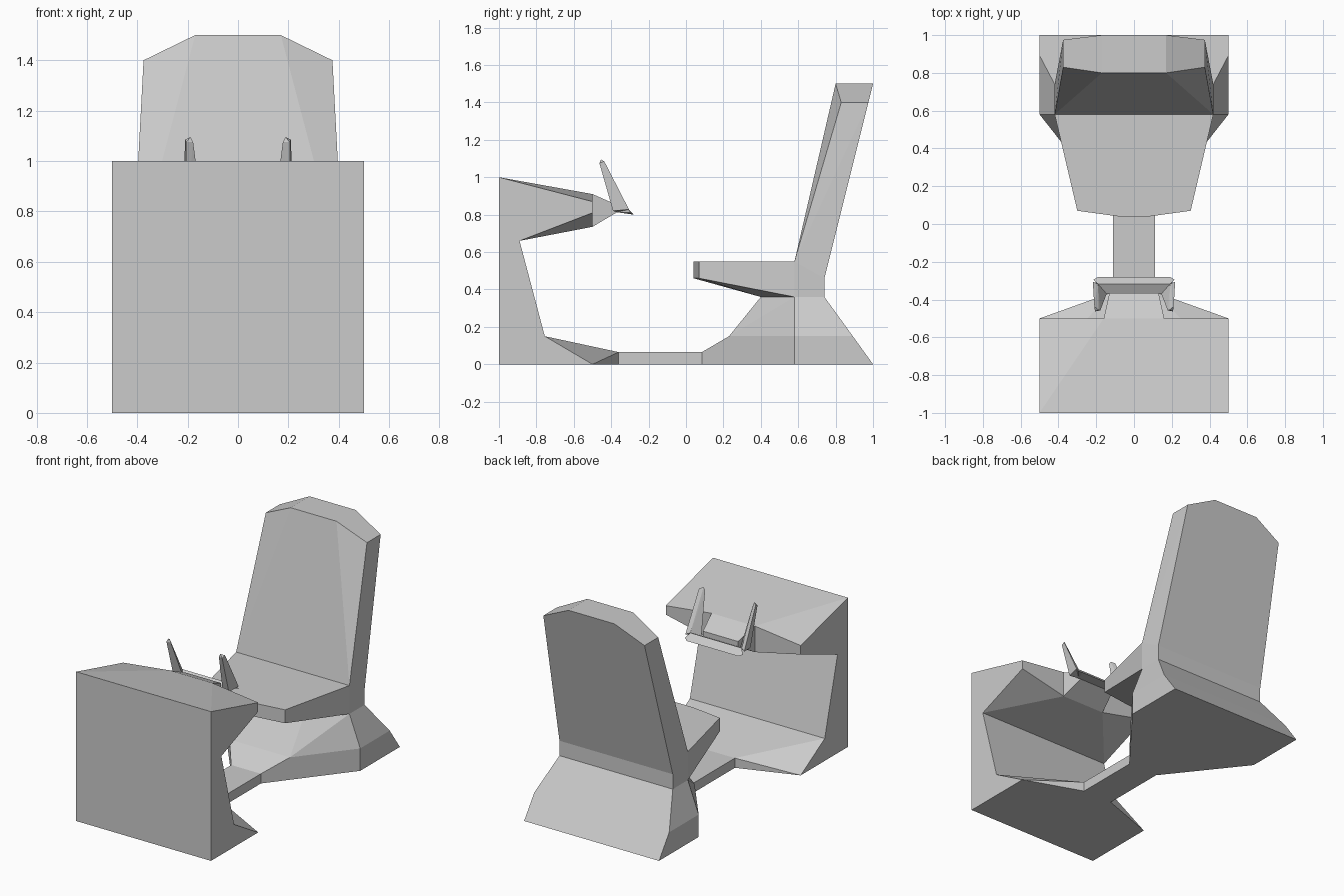
import bpy, bmesh, math

if "Cube" in bpy.data.objects:
    bpy.data.objects.remove(bpy.data.objects["Cube"])

grey = bpy.data.materials.new("light_grey")
grey.diffuse_color = (0.6, 0.6, 0.6, 1)
grey.use_nodes = True
grey.node_tree.nodes["Principled BSDF"].inputs["Base Color"].default_value = grey.diffuse_color


def both(pts):
    """Points of the right half plus their mirror images."""
    return pts + [(-x, y, z) for x, y, z in pts]


def add_hull(bm, pts):
    """Append one faceted convex block to the mesh."""
    part = bmesh.new()
    verts = [part.verts.new(p) for p in pts]
    res = bmesh.ops.convex_hull(part, input=verts)
    loose = {g for g in res["geom_interior"] + res["geom_unused"]
             if isinstance(g, bmesh.types.BMVert) and not g.link_faces}
    bmesh.ops.delete(part, geom=list(loose), context='VERTS')
    bmesh.ops.dissolve_limit(part, angle_limit=math.radians(1),
                             verts=part.verts[:], edges=part.edges[:])
    bmesh.ops.recalc_face_normals(part, faces=part.faces[:])
    tmp = bpy.data.meshes.new("tmp")
    part.to_mesh(tmp)
    part.free()
    bm.from_mesh(tmp)
    bpy.data.meshes.remove(tmp)


def build(name, blocks):
    """Join blocks into one object, dropping the faces where they touch."""
    bm = bmesh.new()
    for pts in blocks:
        add_hull(bm, pts)
    info = [(f, f.calc_center_bounds(), f.calc_area(), f.normal.copy()) for f in bm.faces]
    inner = set()
    for i, (f, c, a, n) in enumerate(info):
        for g, d, b, m in info[i + 1:]:
            if (c - d).length < 0.002 and abs(a - b) < 0.002 and n.dot(m) < -0.99:
                inner |= {f, g}
    bmesh.ops.delete(bm, geom=list(inner), context='FACES')
    bmesh.ops.remove_doubles(bm, verts=bm.verts[:], dist=0.0008)
    me = bpy.data.meshes.new(name)
    bm.to_mesh(me)
    bm.free()
    me.materials.append(grey)
    bpy.context.collection.objects.link(bpy.data.objects.new(name, me))


# Key corner pairs shared by neighbouring blocks
dash_top, dash_under = (.5, -1, 1), (.5, -.89, .66)
kick_front, kick_back = (.5, -1, .15), (.5, -.755, .15)
floor_front = [(.11, -.36, 0), (.11, -.36, .065)]
floor_back = [(.11, .085, 0), (.11, .085, .065)]
base_nose, base_side, base_rear = (.224, .23, .15), (.5, .58, .15), (.5, .892, .15)
neck_nose, neck_side, neck_rear = (.21, .4, .36), (.42, .58, .36), (.42, .74, .36)
hip_front, hip_rear, seat_rear = (.42, .58, .46), (.42, .74, .46), (.42, .58, .55)
seat_low = [(.3, .07, .46), (.08, .04, .46)]
seat_high = [(.3, .07, .55), (.08, .04, .55)]
column_root = [(.16, -.5, .735), (.16, -.5, .91)]

# Front console: dashboard, kick panel, foot wedge and steering column
build("console", [both(b) for b in (
    [dash_top, dash_under, (.5, -.5, .87), (.5, -.5, .81)] + column_root,
    [dash_top, dash_under, kick_front, kick_back],
    [kick_front, kick_back, (.5, -1, 0), (.5, -.5, 0)] + floor_front,
    column_root + [(.13, -.365, .815), (.13, -.365, .85)],
)])

# Narrow floor beam joining console and chair
build("floor_beam", [both(floor_front + floor_back)])

# Chair: pedestal, seat cushion and backrest
build("chair", [both(b) for b in (
    floor_back + [(.224, .23, 0), base_nose, (.5, .58, 0), base_side],
    [(.5, .58, 0), base_side, base_rear, (.5, 1, 0)],
    [base_nose, base_side, neck_nose, neck_side],
    [base_side, base_rear, neck_side, neck_rear],
    [neck_nose, neck_side, hip_front] + seat_low,
    [hip_front, seat_rear] + seat_low + seat_high,
    [neck_side, neck_rear, hip_front, hip_rear],
    [hip_front, hip_rear, seat_rear, (.17, .5795, .55), (.17, .8, 1.5),
     (.375, .83, 1.4), (.17, 1, 1.5), (.375, .975, 1.4)],
)])

# Control yoke: wedge-shaped bar with two upright grips
grip = [(.145, -.37, .813), (.19, -.318, .84), (.218, -.305, .828), (.205, -.39, .82),
        (.178, -.457, 1.075), (.188, -.455, 1.095), (.21, -.437, 1.085), (.206, -.463, 1.075)]
build("yoke_bar", [both([(.19, -.28, .80), (.215, -.295, .81), (.19, -.318, .84),
                         (.145, -.37, .813)])])
for side, s in (("right", 1), ("left", -1)):
    build("yoke_grip_" + side, [[(s * x, y, z) for x, y, z in grip]])
